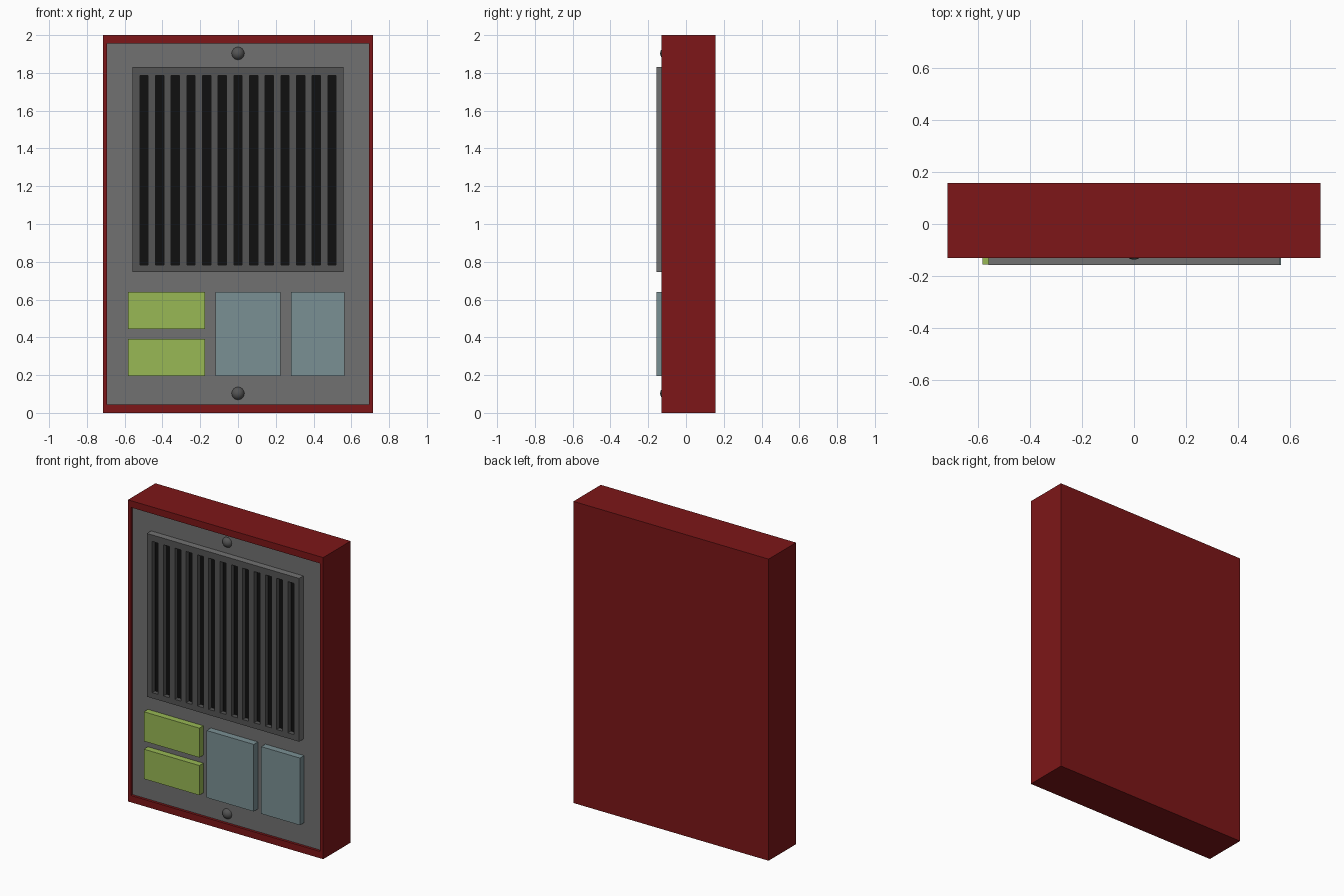
import bpy, bmesh
from mathutils import Vector

if "Cube" in bpy.data.objects:
    bpy.data.objects.remove(bpy.data.objects["Cube"])

FRONT, RIM, PANEL, BACK = -0.157, -0.13, -0.113, 0.157


def material(name, rgb):
    m = bpy.data.materials.new(name)
    m.diffuse_color = (*rgb, 1)
    m.use_nodes = True
    m.node_tree.nodes["Principled BSDF"].inputs["Base Color"].default_value = m.diffuse_color
    return m


RED = material("red", (0.205, 0.008, 0.009))
GREY = material("grey", (0.165, 0.165, 0.165))
DARK = material("dark_grey", (0.09, 0.09, 0.09))
BLACK = material("black", (0.005, 0.005, 0.005))
GREEN = material("green", (0.315, 0.48, 0.09))
BLUE = material("blue", (0.195, 0.28, 0.296))


def finish(name, bm, *mats):
    me = bpy.data.meshes.new(name)
    bm.to_mesh(me)
    bm.free()
    for m in mats:
        me.materials.append(m)
    ob = bpy.data.objects.new(name, me)
    bpy.context.collection.objects.link(ob)
    return ob


def box_bm(x0, x1, y0, y1, z0, z1):
    bm = bmesh.new()
    bmesh.ops.create_cube(bm, size=1)
    for v in bm.verts:
        v.co = Vector(((x0 + x1) / 2 + v.co.x * (x1 - x0),
                       (y0 + y1) / 2 + v.co.y * (y1 - y0),
                       (z0 + z1) / 2 + v.co.z * (z1 - z0)))
    return bm


# Case: box whose front face is inset to a rim, then sunk to the panel
bm = box_bm(-0.716, 0.716, RIM, BACK, 0, 2)
front = min(bm.faces, key=lambda f: f.calc_center_median().y)
bmesh.ops.inset_region(bm, faces=[front], thickness=0.031)
for v in front.verts:
    v.co.z = 1 + (0.955 if v.co.z > 1 else -0.955)
sunk = bmesh.ops.extrude_discrete_faces(bm, faces=[front])["faces"]
for f in sunk:
    f.material_index = 1
    bmesh.ops.translate(bm, vec=(0, PANEL - RIM, 0), verts=f.verts)
finish("case", bm, RED, GREY)

# Grille: a grid of cells, every second one in the middle row sunk as a slot
SLOTS, PITCH, WIDTH = 13, 0.083, 0.044
xs = [-0.558]
for i in range(SLOTS):
    c = (i - (SLOTS - 1) / 2) * PITCH
    xs += [c - WIDTH / 2, c + WIDTH / 2]
xs.append(0.558)
zs = [0.747, 0.784, 1.787, 1.83]
bm = bmesh.new()
grid = [[bm.verts.new((x, FRONT, z)) for x in xs] for z in zs]
slots = []
for r in range(3):
    for c in range(len(xs) - 1):
        f = bm.faces.new((grid[r][c], grid[r][c + 1], grid[r + 1][c + 1], grid[r + 1][c]))
        if r == 1 and c % 2:
            slots.append(f)
rim = [e for e in bm.edges if e.is_boundary]
side = bmesh.ops.extrude_edge_only(bm, edges=rim)["geom"]
bmesh.ops.translate(bm, vec=(0, PANEL - FRONT, 0),
                    verts=[g for g in side if isinstance(g, bmesh.types.BMVert)])
for g in side:
    if isinstance(g, bmesh.types.BMFace):
        g.material_index = 1
for f in bmesh.ops.extrude_discrete_faces(bm, faces=slots)["faces"]:
    f.material_index = 2
    bmesh.ops.translate(bm, vec=(0, 0.03, 0), verts=f.verts)
bmesh.ops.recalc_face_normals(bm, faces=bm.faces)
finish("grille", bm, DARK, GREY, BLACK)

# Raised coloured plates
for name, x0, x1, z0, z1, y, mat in (
        ("upper_green_plate", -0.582, -0.175, 0.445, 0.64, -0.155, GREEN),
        ("lower_green_plate", -0.582, -0.175, 0.195, 0.392, -0.155, GREEN),
        ("wide_blue_plate", -0.12, 0.225, 0.195, 0.64, FRONT, BLUE),
        ("narrow_blue_plate", 0.28, 0.564, 0.195, 0.64, FRONT, BLUE)):
    finish(name, box_bm(x0, x1, y, PANEL + 0.005, z0, z1), mat)

# Domed screws
for name, z in (("top_screw", 1.903), ("bottom_screw", 0.103)):
    bm = bmesh.new()
    bmesh.ops.create_uvsphere(bm, u_segments=24, v_segments=12, radius=0.036)
    bmesh.ops.translate(bm, vec=(0, -0.101, z), verts=bm.verts)
    for f in bm.faces:
        f.smooth = True
    finish(name, bm, DARK)
